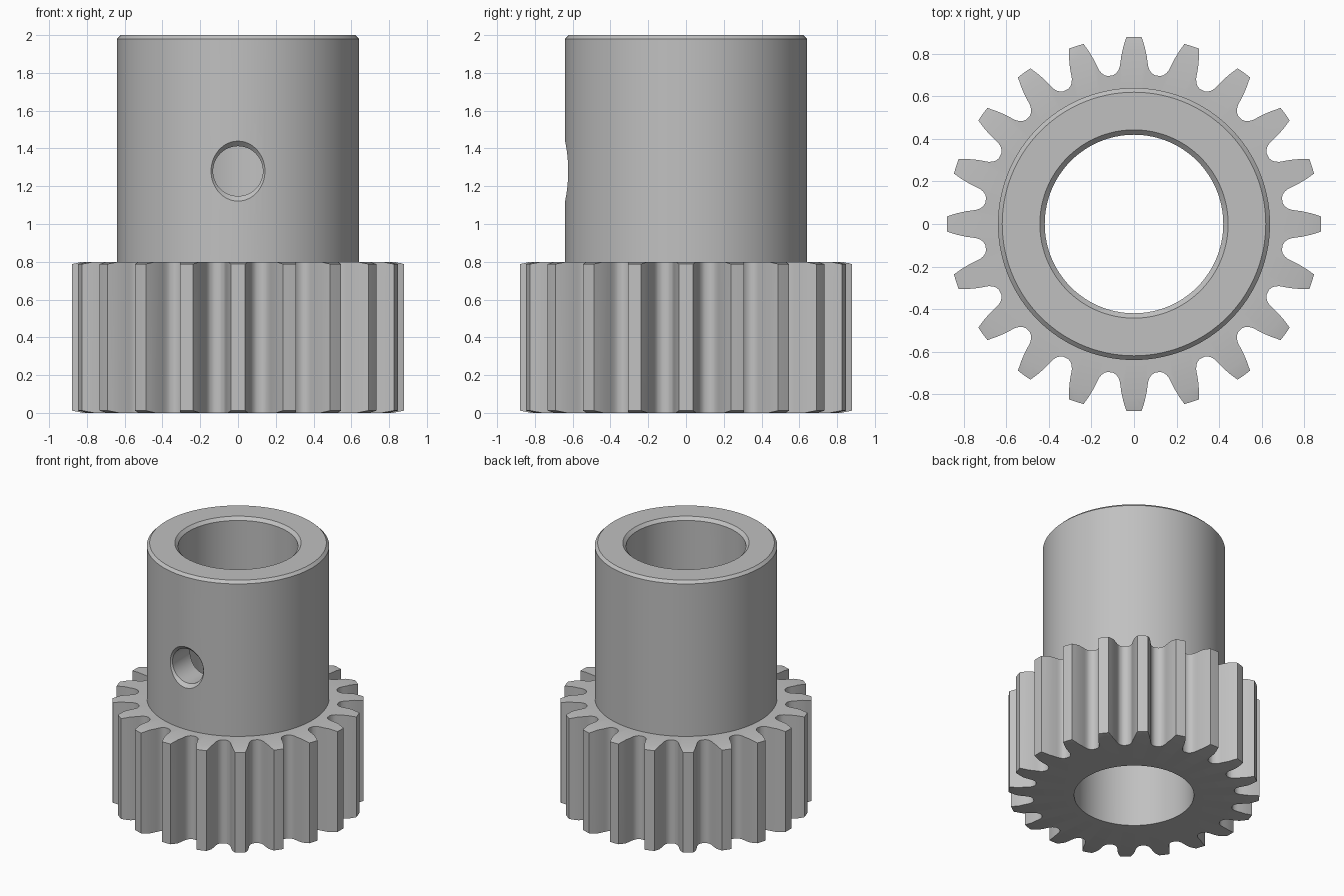
import bpy, bmesh, math

if "Cube" in bpy.data.objects:
    bpy.data.objects.remove(bpy.data.objects["Cube"], do_unlink=True)

TEETH = 20
STEP = 2 * math.pi / TEETH

steel = bpy.data.materials.new("steel_grey")
steel.use_nodes = True
steel.diffuse_color = (0.53, 0.53, 0.53, 1)
steel.node_tree.nodes["Principled BSDF"].inputs["Base Color"].default_value = steel.diffuse_color


def finish(bm, name):
    bmesh.ops.recalc_face_normals(bm, faces=bm.faces)
    mesh = bpy.data.meshes.new(name)
    bm.to_mesh(mesh)
    bm.free()
    mesh.materials.append(steel)
    obj = bpy.data.objects.new(name, mesh)
    bpy.context.collection.objects.link(obj)
    return obj


def ring(bm, coords):
    return [bm.verts.new(c) for c in coords]


def bridge(bm, a, b):
    n = len(a)
    for i in range(n):
        j = (i + 1) % n
        bm.faces.new((a[i], a[j], b[j], b[i]))


def lathe(name, profile, segments):
    """Closed (radius, height) loop turned about z."""
    bm = bmesh.new()
    angles = [2 * math.pi * i / segments for i in range(segments)]
    rings = [ring(bm, [(r * math.cos(a), r * math.sin(a), z) for a in angles])
             for r, z in profile]
    for a, b in zip(rings, rings[1:] + rings[:1]):
        bridge(bm, a, b)
    return finish(bm, name)


def cut(target, cutter):
    cutter.hide_render = True
    mod = target.modifiers.new("cut", "BOOLEAN")
    mod.operation = "DIFFERENCE"
    mod.solver = "EXACT"
    mod.object = cutter
    bpy.context.view_layer.objects.active = target
    bpy.ops.object.modifier_apply(modifier=mod.name)
    bpy.data.objects.remove(cutter, do_unlink=True)


# Turned blank: gear rim with eased ends, hub with chamfers, bore
pinion = lathe("pinion_gear", [
    (0.42, 0), (0.82, 0), (0.88, 0.012), (0.88, 0.788), (0.82, 0.8),
    (0.64, 0.8), (0.64, 1.98), (0.62, 2), (0.443, 2), (0.42, 1.977)], 120)

# Tooth gaps: flank as (half width, height) of a tooth, mirrored about the gap
flank = [(0.02, 0.96), (0.036, 0.88), (0.05, 0.835), (0.06, 0.79), (0.064, 0.76),
         (0.067, 0.74), (0.074, 0.722), (0.085, 0.708), (0.098, 0.7)]
polar = [(math.hypot(x, y), STEP / 2 - math.atan2(x, y)) for x, y in flank]
outline = polar + [(r, -a) for r, a in reversed(polar)]
bm = bmesh.new()
for k in range(TEETH):
    mid = (k + 0.5) * STEP
    low, high = [ring(bm, [(r * math.cos(mid + a), r * math.sin(mid + a), z)
                           for r, a in outline]) for z in (-0.1, 0.9)]
    bridge(bm, low, high)
    bm.faces.new(low)
    bm.faces.new(high)
cut(pinion, finish(bm, "tooth_gap_cutter"))

# Countersunk set screw hole through the front wall
bm = bmesh.new()
sections = [(0.219, -0.70), (0.132, -0.613), (0.132, -0.2)]
rings = [ring(bm, [(r * math.cos(i * math.pi / 24), y, 1.28 + r * math.sin(i * math.pi / 24))
                   for i in range(48)]) for r, y in sections]
for a, b in zip(rings, rings[1:]):
    bridge(bm, a, b)
bm.faces.new(rings[0])
bm.faces.new(rings[-1])
cut(pinion, finish(bm, "screw_hole_cutter"))

# Smooth the round walls and keep the machined edges crisp
bpy.ops.object.select_all(action="DESELECT")
pinion.select_set(True)
bpy.context.view_layer.objects.active = pinion
bpy.ops.object.shade_smooth_by_angle(angle=math.radians(28))
